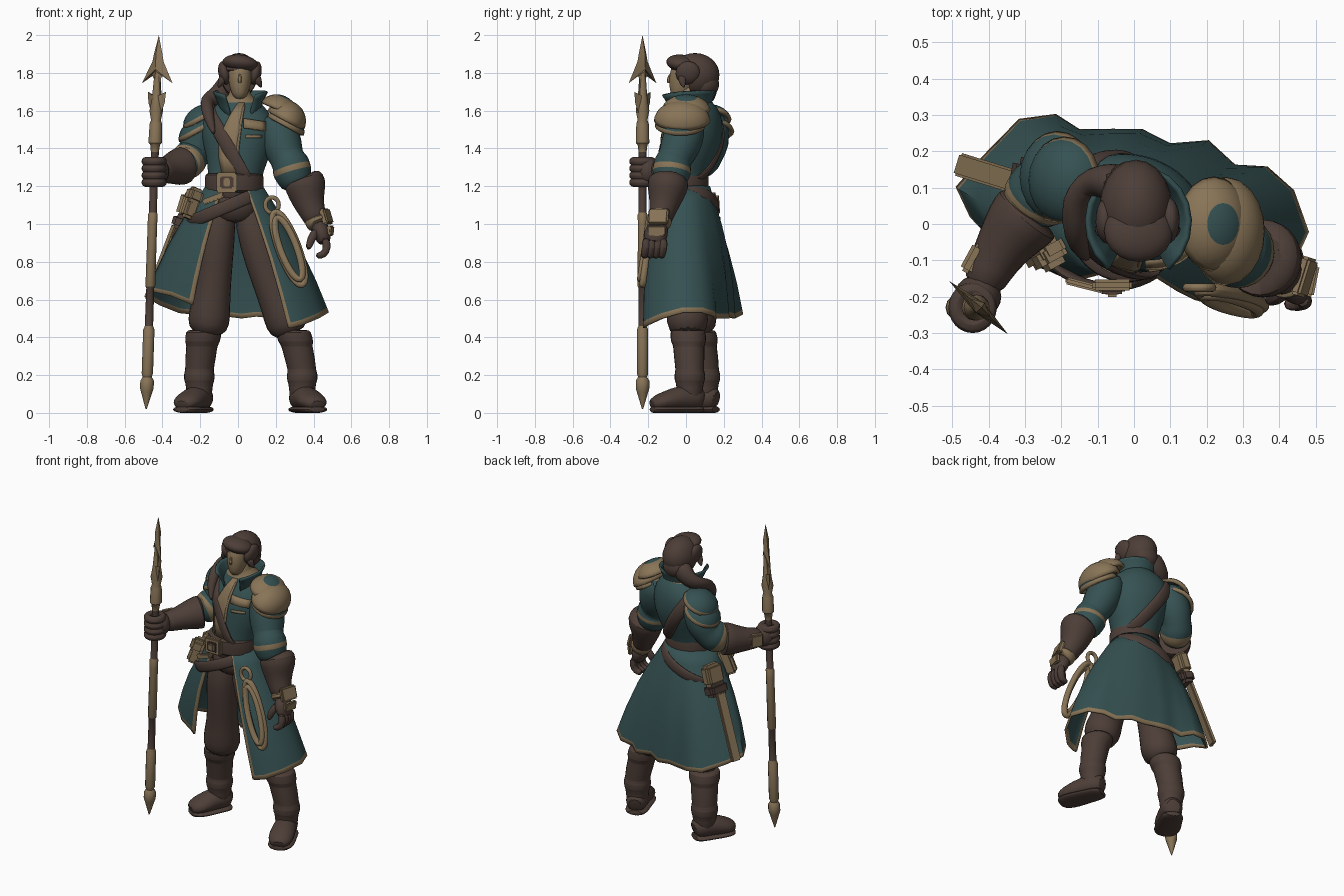
import bpy, bmesh, math
from math import sin, cos, pi, tau, radians
from mathutils import Vector, Euler
from mathutils.bvhtree import BVHTree

if "Cube" in bpy.data.objects:
    bpy.data.objects.remove(bpy.data.objects["Cube"])


def material(name, rgb):
    m = bpy.data.materials.new(name)
    m.use_nodes = True
    m.diffuse_color = (*rgb, 1)
    m.node_tree.nodes["Principled BSDF"].inputs["Base Color"].default_value = (*rgb, 1)
    return m


MATERIALS = [material("dark brown leather", (.074, .048, .039)),
             material("teal cloth", (.036, .082, .084)),
             material("tan", (.25, .177, .096))]
BROWN, TEAL, TAN = range(3)
KEY = {"b": BROWN, "t": TEAL, "n": TAN}
FRONT, ABOVE = Vector((0, 50, 0)), Vector((0, 0, 50))


def finish(name, bm, soft=0, thick=0, angle=40):
    """Turn a bmesh into a shaded object with optional thickness and smoothing."""
    bmesh.ops.recalc_face_normals(bm, faces=bm.faces)
    me = bpy.data.meshes.new(name)
    bm.to_mesh(me)
    bm.free()
    for m in MATERIALS:
        me.materials.append(m)
    me.shade_smooth()
    me.set_sharp_from_angle(angle=radians(angle))
    ob = bpy.data.objects.new(name, me)
    bpy.context.collection.objects.link(ob)
    if thick:
        mod = ob.modifiers.new("thickness", "SOLIDIFY")
        mod.thickness, mod.offset = thick, 0
    if soft:
        mod = ob.modifiers.new("smooth", "SUBSURF")
        mod.levels = mod.render_levels = soft


def loft(path, cols, ref=FRONT, sides=12, flat=False, closed=False):
    """Skin elliptical rings (x, y, z, width, depth, yaw) set along a path."""
    bm, rings, n = bmesh.new(), [], len(path)
    centres = [Vector(p[:3]) for p in path]
    for i, p in enumerate(path):
        c, rx = centres[i], p[3]
        ry = p[4] if len(p) > 4 else rx
        if flat:
            yaw = p[5] if len(p) > 5 else 0
            across, out = Vector((cos(yaw), sin(yaw), 0)), Vector((-sin(yaw), cos(yaw), 0))
        else:
            ahead = centres[(i + 1) % n] if closed else centres[min(i + 1, n - 1)]
            behind = centres[i - 1] if closed else centres[max(i - 1, 0)]
            t = (ahead - behind).normalized()
            out = c - ref
            out = (out - t * out.dot(t)).normalized()
            across = out.cross(t)
        rings.append([bm.verts.new(c + across * rx * cos(a) + out * ry * sin(a))
                      for a in (tau * k / sides for k in range(sides))])
    for i in range(n if closed else n - 1):
        lo, hi = rings[i], rings[(i + 1) % n]
        for k in range(sides):
            j = (k + 1) % sides
            f = bm.faces.new((lo[k], lo[j], hi[j], hi[k]))
            f.material_index = KEY[cols[min(i, len(cols) - 1)]]
    if not closed:
        bm.faces.new(rings[0][::-1]).material_index = KEY[cols[0]]
        bm.faces.new(rings[-1]).material_index = KEY[cols[-1]]
    return bm


def tube(name, path, cols, soft=1, **options):
    finish(name, loft(path, cols, **options), soft)


def sheet(name, rows, rule, thick):
    """Grid of points made into thin cloth, coloured by row and column."""
    bm = bmesh.new()
    grid = [[bm.verts.new(p) for p in row] for row in rows]
    for i in range(len(grid) - 1):
        for j in range(len(grid[0]) - 1):
            f = bm.faces.new((grid[i][j], grid[i][j + 1], grid[i + 1][j + 1], grid[i + 1][j]))
            f.material_index = rule(i, j)
    finish(name, bm, 0, thick, 60)


def ball(name, loc, radii, mat, tilt=(0, 0, 0), cut=None, rim=None, band=.24, edit=None):
    """Scaled sphere; cut keeps the part above a height, rim colours its edge."""
    bm = bmesh.new()
    bmesh.ops.create_uvsphere(bm, u_segments=20, v_segments=14, radius=1)
    if cut is not None:
        bmesh.ops.delete(bm, geom=[v for v in bm.verts if v.co.z < cut], context="VERTS")
    for f in bm.faces:
        low = rim is not None and f.calc_center_median().z < cut + band
        f.material_index = rim if low else mat
    turn = Euler(tilt).to_matrix()
    for v in bm.verts:
        v.co = turn @ (v.co * Vector(radii)) + Vector(loc)
        if edit:
            edit(v.co)
    finish(name, bm, 0, .02 if cut is not None else 0, 50)


def box(name, loc, size, mat, tilt=(0, 0, 0)):
    bm = bmesh.new()
    bmesh.ops.create_cube(bm, size=1)
    for v in bm.verts:
        v.co = Euler(tilt).to_matrix() @ (v.co * Vector(size)) + Vector(loc)
    bmesh.ops.bevel(bm, geom=bm.edges[:], offset=min(size) * .25, segments=2, affect="EDGES")
    for f in bm.faces:
        f.material_index = mat
    finish(name, bm)


def ellipse(fn, count=24):
    return [fn(cos(tau * k / count), sin(tau * k / count)) for k in range(count)]


# Torso
torso = loft([(-.02, -.02, 1.08, .14, .12), (-.02, -.02, 1.22, .14, .125, -.1),
              (-.01, .0, 1.29, .15, .135, -.2), (0, .015, 1.36, .17, .147, -.25),
              (0, .03, 1.43, .19, .157, -.3), (0, .035, 1.5, .2, .157, -.3),
              (0, .05, 1.58, .185, .135, -.3), (.01, .05, 1.65, .1, .095, -.2),
              (.01, .02, 1.68, .055, .06), (.01, .01, 1.74, .05, .055)],
             "bttttttnn", sides=36, flat=True)
torso_tree = BVHTree.FromBMesh(torso)
finish("torso", torso, 1)


def on_torso(x, z, side=-1):
    """Point on the torso at x, z; side is -1 for the front and 1 for the back."""
    return torso_tree.ray_cast(Vector((x, side, z)), Vector((0, -side, 0)))[0]


def tan_faces(i, j):
    return TAN


# Shirt in the coat opening, lapel trim, pocket and shoulder strap
opening = ((1.64, .0, .035), (1.58, -.04, .02), (1.5, -.08, .01), (1.42, -.1, .0),
           (1.35, -.1, -.005), (1.27, -.085, -.01))
sheet("shirt_front", [[on_torso(a + (b - a) * k / 4, z) for k in range(5)]
                      for z, a, b in opening], tan_faces, .009)
sheet("chest_pocket_flap", [[on_torso(x, z + .15 * (.09 - x)) for x in (.03, .06, .09, .12, .145)]
                            for z in (1.548, 1.525, 1.5)], tan_faces, .012)
sheet("chest_pocket_hem", [[on_torso(x, z) for x in (.04, .07, .1, .125)]
                           for z in (1.47, 1.455)], tan_faces, .012)
chest = Vector((0, .03, 1.42))
tube("coat_front_trim", [(*on_torso(b, z), .009, .008) for z, a, b in opening], "n",
     ref=chest, sides=8)
steps = [k / 7 for k in range(8)]
strap = [on_torso(-.155 + .205 * s, 1.59 - .37 * s) for s in steps]
strap += [on_torso(.09 - .23 * s, 1.22 + .36 * s, 1) for s in steps]
strap.append(Vector((-.155, .07, 1.635)))
tube("shoulder_strap", [(*p, .042, .018) for p in strap], "b", ref=chest, closed=True, sides=8)

# Tall flared collar with pointed wings at the open front
rows = []
for r, z, wing in ((.1, 1.585, 0), (.11, 1.64, .1), (.128, 1.69, .3), (.135, 1.705, .45)):
    rows.append([])
    for k in range(17):
        a, end = radians(-60 + 300 * k / 16), abs(k - 8) / 8
        spread = r + wing * .07 * end ** 3
        rows[-1].append((.012 + spread * cos(a), .02 + spread * sin(a), z - .04 * end ** 4 * (1 - wing)))
sheet("collar", rows, lambda i, j: TEAL, .012)

# Head and hair
tube("face", [(.01, -.035, 1.66, .025, .03), (.01, -.03, 1.69, .046, .055),
              (.01, -.015, 1.76, .064, .078), (.01, 0, 1.83, .068, .085),
              (.01, .02, 1.88, .05, .06)], "n", flat=True, sides=16)
tube("nose", [(.01, -.08, 1.8, .006), (.01, -.096, 1.76, .012), (.01, -.088, 1.745, .01)],
     "n", sides=8)


def clear_face(co):
    if co.z < 1.815:
        co.y = max(co.y, -.005 + (1.815 - co.z) * .25)


ball("hair", (.005, .047, 1.79), (.1, .13, .115), BROWN, edit=clear_face)
ball("fringe", (.012, -.02, 1.85), (.095, .085, .045), BROWN, (-.15, .12, 0))
for side, reach in (("right", -1), ("left", 1)):
    ball(f"{side}_temple_hair", (.01 + reach * .082, .01, 1.8), (.032, .065, .062), BROWN,
         (.3, reach * .2, 0))
    tube(f"{side}_hair_tuft", [(.01 + reach * .08, -.02, 1.79, .03, .03),
                               (.01 + reach * .1, -.02, 1.75, .022),
                               (.01 + reach * .115, -.01, 1.72, .004)], "b", sides=8)
ball("nape_hair", (.0, .1, 1.74), (.085, .075, .075), BROWN)
tube("swept_hair", [(-.03, .11, 1.76, .075, .06), (-.08, .12, 1.7, .06, .05),
                    (-.13, .11, 1.665, .05, .04), (-.165, .06, 1.65, .042, .035),
                    (-.165, 0, 1.625, .036), (-.155, -.06, 1.56, .03),
                    (-.125, -.1, 1.47, .01)], "b")

# Sleeves, gauntlets and wrist plates
tube("left_sleeve", [(.16, .01, 1.58, .09), (.21, 0, 1.5, .11), (.235, -.03, 1.41, .115),
                     (.26, -.06, 1.345, .09), (.275, -.07, 1.325, .104), (.283, -.074, 1.3, .106),
                     (.288, -.076, 1.275, .108), (.3, -.08, 1.24, .095), (.32, -.085, 1.19, .08)],
     "tttttntt")
tube("left_gauntlet", [(.345, -.09, 1.24, .09), (.35, -.09, 1.235, .114), (.36, -.1, 1.19, .113),
                       (.37, -.11, 1.12, .088), (.4, -.13, 1.05, .068), (.42, -.14, 1, .062)], "b")
tube("left_wrist_band", [(.415, -.137, 1.035, .06), (.417, -.138, 1.03, .07),
                         (.425, -.144, 1, .068), (.43, -.148, .995, .06)], "n")
box("left_wrist_plate", (.468, -.145, 1.04), (.03, .11, .085), TAN, (0, -.3, -.3))
box("left_hand_plate", (.488, -.155, .965), (.025, .09, .055), TAN, (0, .1, -.2))
tube("right_sleeve", [(-.15, .1, 1.58, .09), (-.19, .13, 1.51, .105), (-.21, .13, 1.42, .105),
                      (-.235, .115, 1.375, .088), (-.25, .1, 1.355, .1), (-.26, .08, 1.34, .1),
                      (-.275, .06, 1.325, .1), (-.283, .05, 1.32, .09), (-.3, .02, 1.31, .075)],
     "tttttnnt")
tube("right_gauntlet", [(-.285, .035, 1.31, .085), (-.29, .03, 1.31, .108), (-.32, -.005, 1.3, .1),
                        (-.36, -.06, 1.29, .08), (-.395, -.12, 1.28, .066),
                        (-.425, -.18, 1.28, .062)], "b", ref=ABOVE)
box("right_wrist_plate", (-.445, -.095, 1.29), (.035, .085, .085), TAN, (0, 0, -.5))

# Hands
tube("left_palm", [(.42, -.14, 1.01, .05, .055), (.445, -.16, .95, .048, .068),
                   (.462, -.17, .89, .036, .06)], "b")
for k in range(4):
    y = -.12 - .03 * k
    tube(f"left_finger_{k}", [(.46, y, .93, .024), (.475, y, .875, .025),
                              (.455, y - .01, .835, .024), (.41, y - .01, .83, .018)], "b", sides=8)
    z = 1.22 + .037 * k
    tube(f"right_finger_{k}", ellipse(lambda c, s: (-.444 + .046 * c, -.23 + .05 * s, z, .026), 12),
         "b", closed=True, sides=8, ref=ABOVE)
tube("left_thumb", [(.42, -.18, .97, .026), (.385, -.205, .92, .025), (.37, -.21, .86, .016)],
     "b", sides=8)
ball("right_palm", (-.43, -.2, 1.28), (.065, .06, .075), BROWN)

# Shoulder armour
ball("left_pauldron_lower", (.24, -.03, 1.5), (.105, .13, .09), TEAL, (0, .5, 0), .1, TAN)
ball("left_pauldron_plate", (.25, -.02, 1.545), (.1, .14, .1), TAN, (0, .5, 0), .0)
ball("left_pauldron_top", (.21, -.0, 1.585), (.1, .125, .09), TEAL, (0, .4, 0), .05, TAN, .84)
ball("right_shoulder_lower", (-.2, .13, 1.47), (.11, .12, .085), TEAL, (0, -.5, 0), .1, TAN)
ball("right_shoulder_top", (-.18, .12, 1.535), (.105, .115, .085), TEAL, (0, -.5, 0), .1, TAN)

# Long coat skirt, split at the front and edged with trim
hem = [(-.24, -.11, .57), (-.26, -.1, .58), (-.35, -.07, .62), (-.45, .02, .64), (-.48, .1, .61),
       (-.42, .18, .57), (-.31, .28, .53), (-.22, .3, .52), (-.15, .25, .5), (-.06, .26, .51),
       (.02, .25, .5), (.1, .22, .51), (.2, .22, .5), (.28, .16, .5), (.36, .15, .51),
       (.44, .09, .53), (.47, -.02, .53), (.43, -.13, .5), (.34, -.2, .465), (.285, -.22, .45),
       (.265, -.22, .45)]
lengths = [0]
for a, b in zip(hem, hem[1:]):
    lengths.append(lengths[-1] + (Vector(b) - Vector(a)).length)
angles = [radians(246 - 312 * d / lengths[-1]) for d in lengths]
waist = [Vector((-.02 + .145 * cos(a), -.01 + .13 * sin(a), 1.2)) for a in angles]


def skirt_point(k, s):
    a = angles[k]
    puff = .03 * sin(pi * s) + (-1) ** k * .005 * s * (1 < k < len(hem) - 2)
    return waist[k].lerp(Vector(hem[k]), s) + Vector((cos(a), sin(a), 0)) * puff


sheet("coat_skirt", [[skirt_point(k, s) for k in range(len(hem))]
                     for s in (0, .12, .3, .5, .75, .963, 1)],
      lambda i, j: TAN if i == 5 or j in (0, len(hem) - 2) else TEAL, .014)

# Belts, buckle and hip gear
tube("waist_belt", [(-.02, -.02, z, rx, rx - .015, -.05) for z, rx in
     ((1.165, .14), (1.17, .158), (1.22, .156), (1.265, .158), (1.27, .14))],
     "b", flat=True, sides=24)
tube("hip_belt", ellipse(lambda c, s: (-.065 + .2 * c, -.005 + .17 * s, 1.09 + .085 * c, .038, .014)),
     "b", ref=Vector((-.065, 0, 1.09)), closed=True, sides=8)
box("buckle_frame", (-.06, -.168, 1.22), (.11, .03, .105), TAN)
box("buckle_center", (-.06, -.178, 1.22), (.07, .03, .065), BROWN)
box("buckle_tongue", (-.06, -.188, 1.22), (.035, .025, .045), TAN)
box("belt_tail", (-.13, -.17, 1.135), (.12, .02, .03), TAN, (0, -.35, -.25))
box("front_pouch", (-.245, -.08, 1.11), (.075, .06, .17), TAN, (0, .35, .5))
box("front_pouch_flap", (-.232, -.088, 1.15), (.085, .07, .08), TAN, (0, .35, .5))
box("side_pouch", (-.27, .11, 1.1), (.075, .13, .13), TAN, (0, .3, -.2))
box("side_pouch_base", (-.295, .11, 1.01), (.09, .14, .08), BROWN, (0, .3, -.2))
box("hanging_sheath", (-.405, .14, .8), (.025, .065, .42), TAN, (0, .38, -.3))
tube("rope_ring", ellipse(lambda c, s: (.18 + .036 * c, -.175, 1.1 + .042 * s, .013), 16),
     "n", closed=True, sides=8)
for k, size in enumerate((1, .84)):
    tube(f"rope_coil_{k}", ellipse(lambda c, s: (.268 + size * (.055 * c - .068 * s),
         -.205 + .025 * s - .012 * k, .87 + size * .195 * s, .02)), "n", closed=True, sides=8)

# Legs, boots and feet
tube("hips", [(-.02, -.02, 1.2, .13, .115), (-.02, -.02, 1.08, .15, .13),
              (-.01, -.01, 1, .1, .1)], "b", flat=True)
LEGS = {"right": [(-.09, -.01, 1.12, .09), (-.115, -.01, .9, .1), (-.125, .02, .7, .092),
                  (-.145, .04, .57, .108), (-.155, .055, .48, .12), (-.165, .06, .41, .09)],
        "left": [(.05, -.02, 1.12, .09), (.1, -.02, .9, .1), (.165, -.01, .7, .095),
                 (.225, 0, .57, .108), (.255, .01, .48, .12), (.285, .01, .41, .09)]}
BOOTS = {"right": ((-.18, .065), (-.205, .1), (-.285, -.045)),
         "left": ((.29, .01), (.34, .02), (.41, -.155))}
for side, path in LEGS.items():
    tube(f"{side}_trouser", path, "b")
    top, ankle, toe = (Vector((*p, 0)) for p in BOOTS[side])
    shaft = []
    for z, r in ((.44, .08), (.435, .1), (.37, .098), (.36, .084), (.3, .086), (.22, .076),
                 (.21, .086), (.165, .084), (.155, .072), (.03, .07)):
        p = top.lerp(ankle, min(1, (.44 - z) / .2))
        shaft.append((p.x, p.y, z, r))
    tube(f"{side}_boot", shaft, "b", flat=True)
    heel = ankle + (ankle - toe).normalized() * .075
    sole, foot = [], []
    for s, w, h in ((0, .045, .055), (.15, .07, .07), (.5, .072, .07),
                    (.78, .082, .054), (1, .072, .043), (1.12, .04, .028)):
        p = heel.lerp(toe, s)
        foot.append((p.x, p.y, h + .01, w, h))
        sole.append((p.x, p.y, .018, w + .004, .02))
    tube(f"{side}_foot", foot, "b", ref=ABOVE)
    tube(f"{side}_sole", sole, "b", ref=ABOVE)

# Spear: shaft with fittings, then the barbed head with a raised ridge
shaft = ((.02, .003), (.11, .03), (.13, .036), (.17, .036), (.19, .024), (.21, .03), (.44, .03),
         (.46, .022), (.66, .021), (.67, .026), (1, .025), (1.05, .026), (1.06, .021), (1.38, .021),
         (1.42, .026), (1.43, .036), (1.53, .033), (1.55, .026), (1.6, .036), (1.66, .026), (1.8, .016))
tube("spear_shaft", [(-.487 + .034 * z, -.23, z, r) for z, r in shaft],
     "nnnnnnnbbnnnbnnnn", soft=0, flat=True)
half = [(0, 2, 2), (.03, 1.9, 1.9), (.04, 1.86, 1.86), (.07, 1.81, 1.83), (.11, 1.745, 1.82),
        (.045, 1.795, 1.81), (.025, 1.77, 1.77), (.025, 1.68, 1.68), (.065, 1.7, 1.67),
        (.058, 1.64, 1.64), (.03, 1.58, 1.58)]
blade = bmesh.new()
for side in (1, -1):
    for ridge in (.018, -.018):
        for (w, z, core), (w2, z2, core2) in zip(half, half[1:]):
            corners = ((0, core, ridge * (w > 0)), (w * side, z, 0), (w2 * side, z2, 0),
                       (0, core2, ridge))
            f = blade.faces.new([blade.verts.new((-.487 + .034 * h + .74 * u + .67 * d,
                                                  -.23 - .67 * u + .74 * d, h))
                                 for u, h, d in corners])
            f.material_index = TAN
bmesh.ops.remove_doubles(blade, verts=blade.verts, dist=.0005)
finish("spear_head", blade, angle=20)
